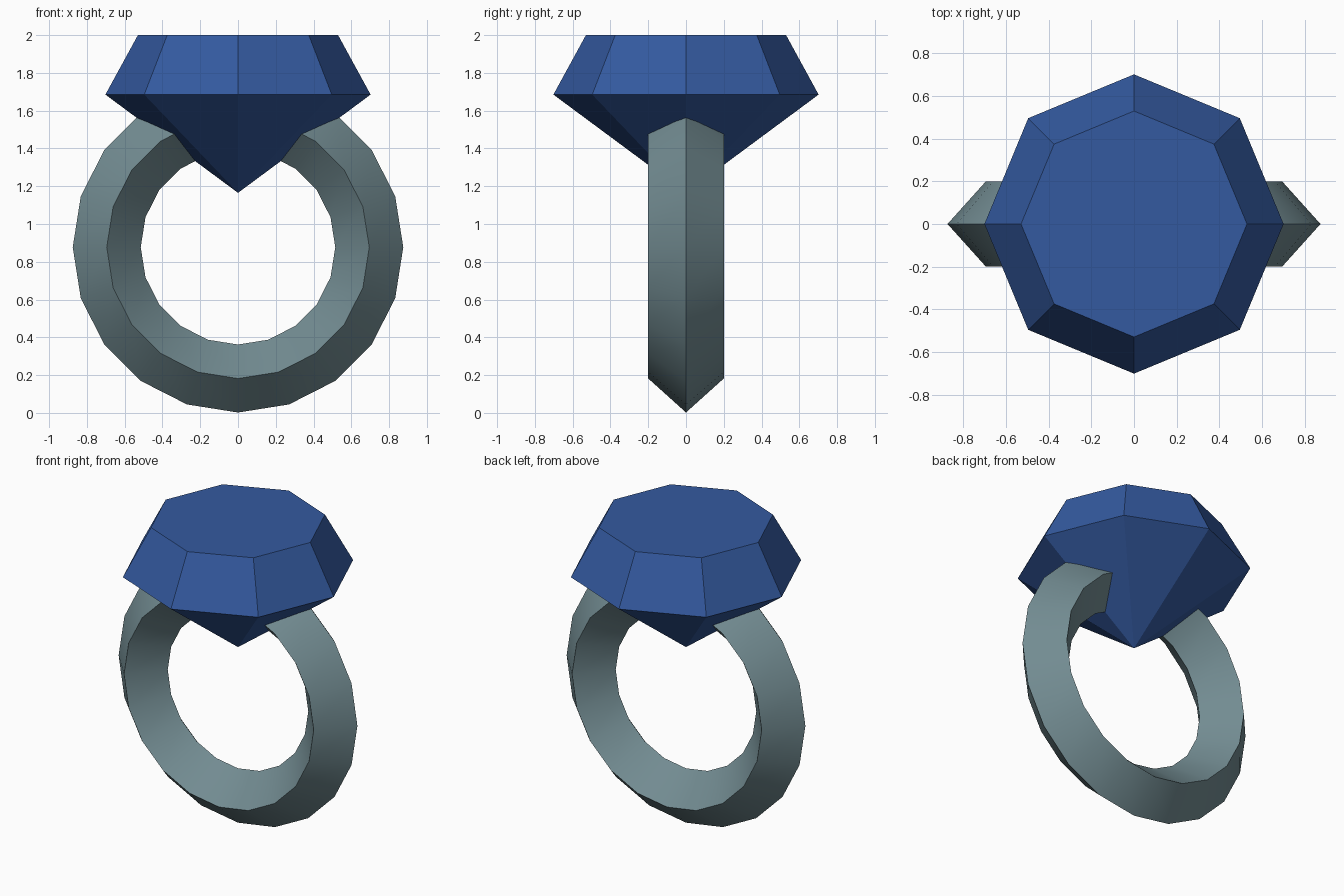
import bpy, bmesh, math

cube = bpy.data.objects.get("Cube")
if cube:
    bpy.data.objects.remove(cube, do_unlink=True)


def make_material(name, rgb):
    mat = bpy.data.materials.new(name)
    mat.use_nodes = True
    mat.diffuse_color = (*rgb, 1)
    mat.node_tree.nodes["Principled BSDF"].inputs["Base Color"].default_value = (*rgb, 1)
    return mat


def circle_point(radius, i, count):
    a = math.tau * i / count
    return radius * math.cos(a), radius * math.sin(a)


def finish(bm, name, mat):
    bmesh.ops.recalc_face_normals(bm, faces=bm.faces)
    mesh = bpy.data.meshes.new(name)
    bm.to_mesh(mesh)
    bm.free()
    mesh.materials.append(mat)
    obj = bpy.data.objects.new(name, mesh)
    bpy.context.collection.objects.link(obj)
    return obj


# Band: diamond cross-section swept round the y axis
SEGMENTS, CENTRE_Z = 20, 0.877
profile = [(0.875, 0), (0.695, 0.2), (0.515, 0), (0.695, -0.2)]
bm = bmesh.new()
rings = []
for i in range(SEGMENTS):
    ring = []
    for radius, y in profile:
        x, z = circle_point(radius, i, SEGMENTS)
        ring.append(bm.verts.new((x, y, z + CENTRE_Z)))
    rings.append(ring)
for i, a in enumerate(rings):
    b = rings[(i + 1) % SEGMENTS]
    for j in range(4):
        k = (j + 1) % 4
        bm.faces.new((a[j], a[k], b[k], b[j]))
band = finish(bm, "ring_band", make_material("grey_metal", (0.17, 0.262, 0.287)))
bpy.ops.object.select_all(action="DESELECT")
band.select_set(True)
bpy.context.view_layer.objects.active = band
bpy.ops.object.shade_smooth_by_angle(angle=math.radians(30))

# Gem: eight-sided table, girdle and pointed base
SIDES = 8
bm = bmesh.new()
table, girdle = [
    [bm.verts.new((*circle_point(r, i, SIDES), z)) for i in range(SIDES)]
    for r, z in ((0.53, 2.0), (0.702, 1.685))
]
tip = bm.verts.new((0, 0, 1.165))
bm.faces.new(table)
for i in range(SIDES):
    k = (i + 1) % SIDES
    bm.faces.new((table[i], girdle[i], girdle[k], table[k]))
    bm.faces.new((girdle[i], tip, girdle[k]))
finish(bm, "gem", make_material("deep_blue", (0.034, 0.102, 0.352)))
